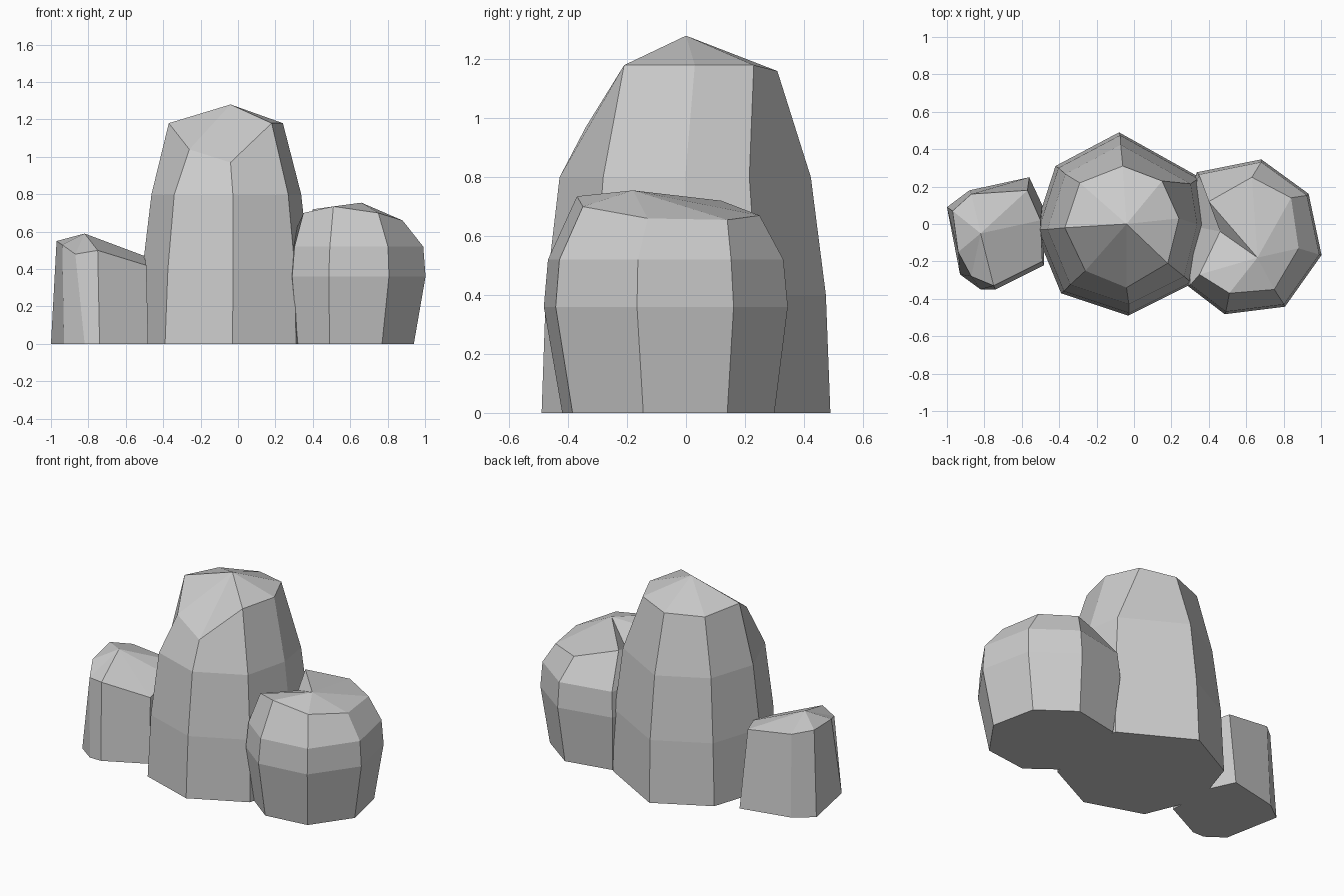
import bpy, bmesh

if "Cube" in bpy.data.objects:
    bpy.data.objects.remove(bpy.data.objects["Cube"])


def rock(name, base, rings, rim, peak):
    """Loft a faceted rock: base outline, scaled copies, uneven rim, peak.
    rings: (height, scale, shift x, shift y) applied to the base outline."""
    bm = bmesh.new()
    n = len(base)
    cx = sum(p[0] for p in base) / n
    cy = sum(p[1] for p in base) / n
    loops = [[bm.verts.new((x, y, 0)) for x, y in base]]
    for z, s, dx, dy in rings:
        loops.append([bm.verts.new((cx + (x - cx) * s + dx, cy + (y - cy) * s + dy, z))
                      for x, y in base])
    loops.append([bm.verts.new(p) for p in rim])
    bm.faces.new(loops[0][::-1])
    for lo, hi in zip(loops, loops[1:]):
        for i in range(n):
            j = (i + 1) % n
            bm.faces.new((lo[i], lo[j], hi[j], hi[i]))
    top = bm.verts.new(peak)
    for i in range(n):
        bm.faces.new((loops[-1][i], loops[-1][(i + 1) % n], top))
    bmesh.ops.recalc_face_normals(bm, faces=bm.faces)
    mesh = bpy.data.meshes.new(name)
    bm.to_mesh(mesh)
    bm.free()
    ob = bpy.data.objects.new(name, mesh)
    bpy.context.collection.objects.link(ob)
    return ob


# Tall central rock, front facets cut lower than the rest of the rim
rock("tall_rock",
     [(-.03, -.49), (.31, -.32), (.39, 0), (.35, .25),
      (-.08, .49), (-.42, .31), (-.53, -.03), (-.39, -.37)],
     [(.40, .97, .005, 0), (.80, .87, .005, 0)],
     [(-.04, -.34, .97), (.18, -.21, 1.18), (.24, .03, 1.18), (.15, .23, 1.18),
      (-.06, .31, 1.16), (-.29, .22, 1.16), (-.37, -.02, 1.18), (-.26, -.25, 1.04)],
     (-.04, 0, 1.28))

# Rounded rock on the right, bulging at mid height and dented beside the tall rock
rock("round_rock",
     [(.49, -.42), (.77, -.385), (.94, -.145), (.88, .14),
      (.66, .30), (.36, .24), (.29, 0), (.32, -.29)],
     [(.36, 1.15, .01, -.01), (.52, 1.11, .012, -.01)],
     [(.51, -.37, .735), (.75, -.35, .70), (.88, -.13, .66), (.84, .14, .655),
      (.63, .25, .67), (.40, .12, .72), (.46, -.04, .66), (.35, -.27, .70)],
     (.66, -.18, .755))

# Small slanted rock on the left
rock("small_rock",
     [(-1, .09), (-.93, -.27), (-.82, -.35), (-.74, -.35),
      (-.48, -.22), (-.49, .1), (-.56, .25), (-.88, .18)],
     [],
     [(-.97, .07, .55), (-.94, -.15, .53), (-.87, -.28, .48), (-.75, -.33, .50),
      (-.49, -.2, .42), (-.50, .02, .47), (-.57, .18, .49), (-.87, .16, .53)],
     (-.82, -.05, .59))
